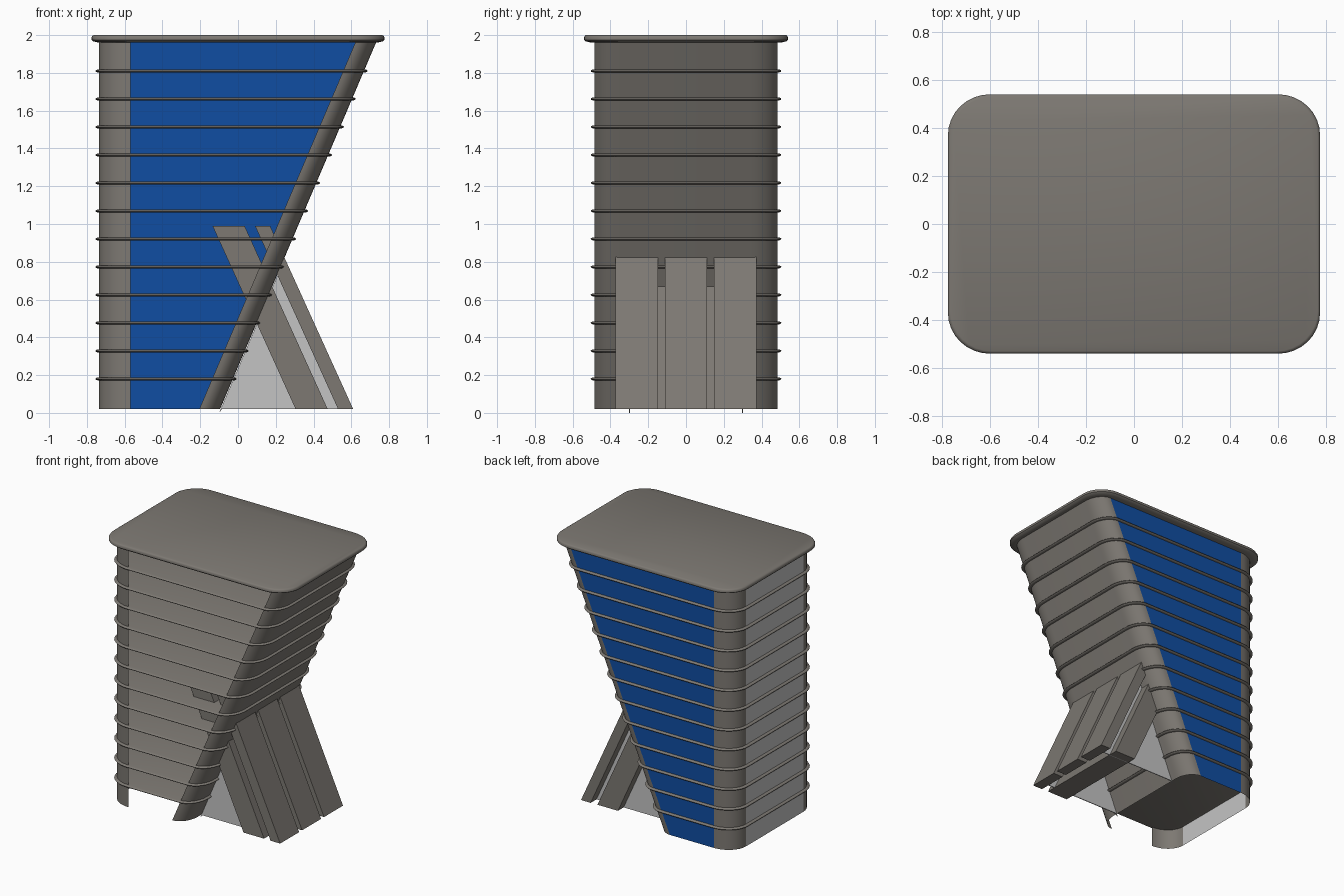
import bpy, bmesh, math

cube = bpy.data.objects.get("Cube")
if cube:
    bpy.data.objects.remove(cube)


def material(name, rgb):
    m = bpy.data.materials.new(name)
    m.use_nodes = True
    m.diffuse_color = (*rgb, 1)
    m.node_tree.nodes["Principled BSDF"].inputs["Base Color"].default_value = (*rgb, 1)
    return m


BODY = material("warm grey", (0.205, 0.19, 0.17))
BLUE = material("deep blue", (0.005, 0.075, 0.36))
LIGHT = material("light grey", (0.55, 0.55, 0.55))

LEFT, HALF = -0.735, 0.485      # straight end and half depth of the body
LOW, HIGH = 0.02, 1.97          # body heights
R_LEFT, R_SLANT, R_Y = 0.165, 0.11, 0.145
SEG = 8


def slant(z):
    """Outer x of the leaning end at height z."""
    return -0.095 + 0.4256 * (z - LOW)


def make(name, bm, mat, smooth=False):
    bmesh.ops.recalc_face_normals(bm, faces=bm.faces)
    mesh = bpy.data.meshes.new(name)
    bm.to_mesh(mesh)
    bm.free()
    mesh.materials.append(mat)
    ob = bpy.data.objects.new(name, mesh)
    bpy.context.collection.objects.link(ob)
    if smooth:
        bpy.ops.object.select_all(action="DESELECT")
        ob.select_set(True)
        bpy.context.view_layer.objects.active = ob
        bpy.ops.object.shade_smooth_by_angle(angle=math.radians(40))
    return ob


def corner(x, y, sx, sy, rx, ry):
    """Quarter arc running from the long face round to the end face."""
    pts = []
    for i in range(SEG + 1):
        a = math.pi / 2 * i / SEG
        pts.append((x - sx * rx * (1 - math.sin(a)), y - sy * ry * (1 - math.cos(a))))
    return pts


def outline(x0, x1, half, rx0, rx1, ry):
    return (corner(x1, half, 1, 1, rx1, ry) + corner(x1, -half, 1, -1, rx1, ry)[::-1]
            + corner(x0, -half, -1, -1, rx0, ry) + corner(x0, half, -1, 1, rx0, ry)[::-1])


def loft(name, sections, mat):
    """Closed plate lofted through (z, outline) sections."""
    bm = bmesh.new()
    rings = [[bm.verts.new((x, y, z)) for x, y in pts] for z, pts in sections]
    for a, b in zip(rings, rings[1:]):
        for i in range(len(a)):
            j = (i + 1) % len(a)
            bm.faces.new((a[i], a[j], b[j], b[i]))
    bm.faces.new(rings[0][::-1])
    bm.faces.new(rings[-1])
    return make(name, bm, mat, True)


def sheet(name, low, high, mat):
    """Open wall between two matching paths."""
    bm = bmesh.new()
    a = [bm.verts.new((x, y, LOW)) for x, y in low]
    b = [bm.verts.new((x, y, HIGH)) for x, y in high]
    for i in range(len(a) - 1):
        bm.faces.new((a[i], a[i + 1], b[i + 1], b[i]))
    return make(name, bm, mat, True)


def prism(name, profile, y0, y1, mat):
    """Side profile in x and z, extruded along y."""
    bm = bmesh.new()
    face = bm.faces.new([bm.verts.new((x, y0, z)) for x, z in profile])
    ext = bmesh.ops.extrude_face_region(bm, geom=[face])
    verts = [v for v in ext["geom"] if isinstance(v, bmesh.types.BMVert)]
    bmesh.ops.translate(bm, verts=verts, vec=(0, y1 - y0, 0))
    return make(name, bm, mat)


# Rounded straight posts
for side, label in ((-1, "front"), (1, "back")):
    path = corner(LEFT, side * HALF, -1, side, R_LEFT, R_Y)
    sheet(label + "_post", path, path, BODY)

# Light end panel between the straight posts
path = [(LEFT, HALF - R_Y), (LEFT, R_Y - HALF)]
sheet("end_panel", path, path, LIGHT)


# Leaning end wall with its rounded edges
def leaning_path(z):
    return (corner(slant(z), HALF, 1, 1, R_SLANT, R_Y)
            + corner(slant(z), -HALF, 1, -1, R_SLANT, R_Y)[::-1])


sheet("leaning_wall", leaning_path(LOW), leaning_path(HIGH), BODY)

# Blue back panel; the front stays open
inner = LEFT + R_LEFT
sheet("back_panel", [(inner, HALF), (slant(LOW) - R_SLANT, HALF)],
      [(inner, HALF), (slant(HIGH) - R_SLANT, HALF)], BLUE)

# Full-depth shelves whose rounded rims stand proud of the walls
for n in range(12):
    z = 0.18 + 0.1482 * n
    sections = []
    for dz, g in ((-0.008, 0.008), (-0.005, 0.016), (0, 0.02), (0.005, 0.016), (0.008, 0.008)):
        sections.append((z + dz, outline(LEFT - g, slant(z) + g, HALF + g,
                                         R_LEFT + g, R_SLANT + g, R_Y + g)))
    loft("shelf_%02d" % (n + 1), sections, BODY)

# Lid with a rounded rim
sections = []
for z, g in ((1.962, -0.03), (1.967, -0.008), (1.975, 0), (1.988, 0), (1.996, -0.004), (2.0, -0.01)):
    sections.append((z, outline(-0.775 - g, 0.775 + g, 0.54 + g, 0.175, 0.175, 0.17)))
loft("lid", sections, BODY)


# Sloping support: one wide inner board, three outer boards
def board(x, width):
    return [(x, 0.99), (x + width, 0.99), (x + width + 0.44, LOW), (x + 0.44, LOW)]


prism("inner_support_board", board(-0.135, 0.17), -0.37, 0.37, BODY)
for k in (-1, 0, 1):
    prism("outer_support_board_%d" % (k + 2), board(0.09, 0.08),
          k * 0.26 - 0.112, k * 0.26 + 0.112, BODY)

# Light triangular webs between the wall and the boards
for side, label in ((-1, "front"), (1, "back")):
    prism(label + "_web", [(-0.1, 0), (-0.085, LOW), (0.53, LOW), (0.21, 0.73)],
          side * 0.3 - 0.003, side * 0.3 + 0.003, LIGHT)
